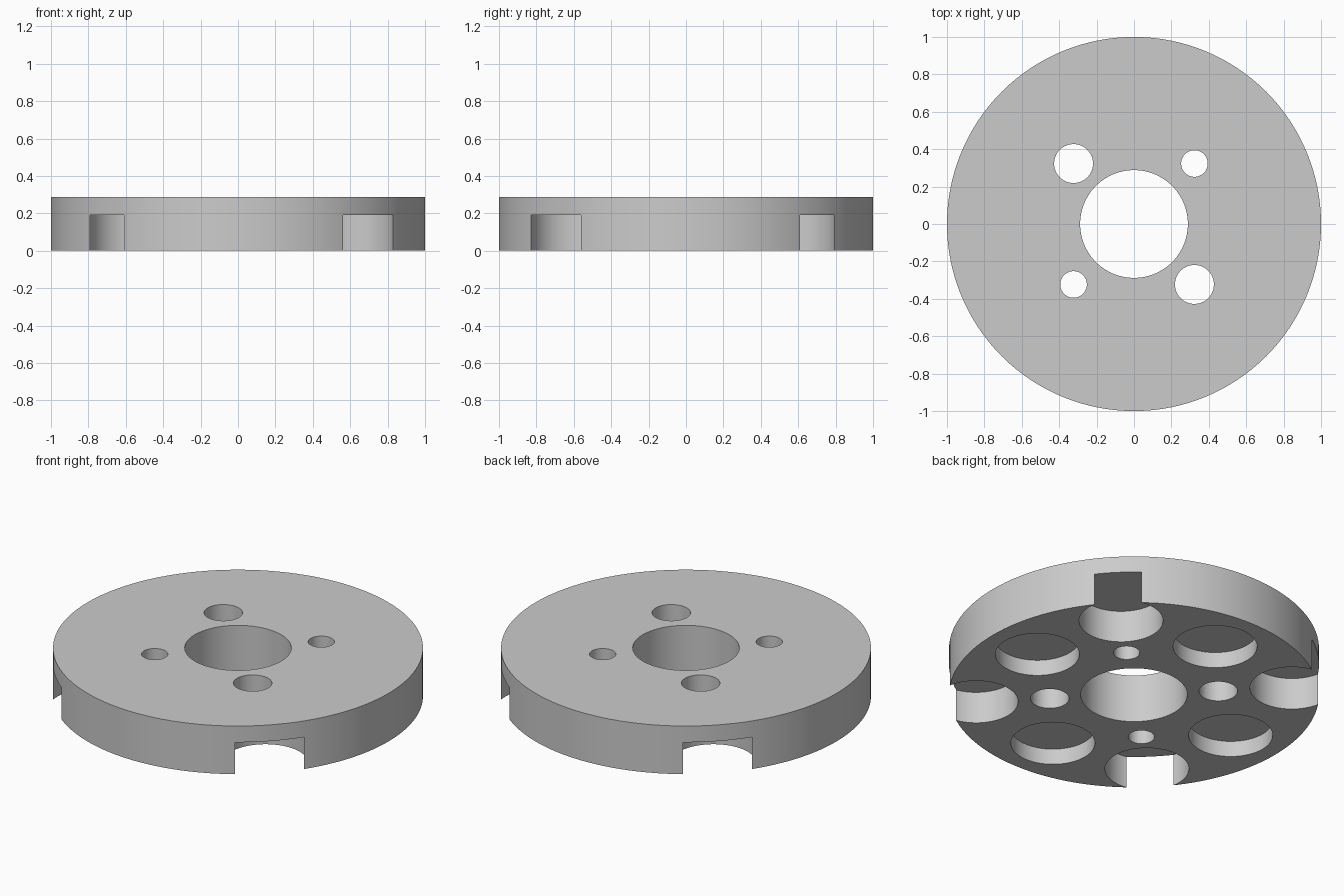
import bpy
from math import cos, sin, radians

cube = bpy.data.objects.get("Cube")
if cube:
    bpy.data.objects.remove(cube, do_unlink=True)

HEIGHT = 0.287

grey = bpy.data.materials.new("plain_grey")
grey.use_nodes = True
colour = (0.6, 0.6, 0.6, 1)
grey.diffuse_color = colour
grey.node_tree.nodes["Principled BSDF"].inputs["Base Color"].default_value = colour


def cylinder(name, radius, bottom, top, distance=0, angle=0, sides=96):
    """Upright cylinder placed by polar coordinates around the disc axis."""
    a = radians(angle)
    bpy.ops.mesh.primitive_cylinder_add(
        vertices=sides, radius=radius, depth=top - bottom,
        location=(distance * cos(a), distance * sin(a), (top + bottom) / 2))
    obj = bpy.context.object
    obj.name = name
    obj.data.materials.append(grey)
    return obj


# Main disc
disc = cylinder("disc_body", 1, 0, HEIGHT, sides=128)


def cut(radius, depth, distance=0, angle=0):
    """Bore a round hole upwards from the underside."""
    cutter = cylinder("cutter", radius, -0.1, depth, distance, angle)
    cutter.hide_render = True
    mod = disc.modifiers.new("bore", "BOOLEAN")
    mod.operation = "DIFFERENCE"
    mod.solver = "EXACT"
    mod.object = cutter
    bpy.context.view_layer.objects.active = disc
    bpy.ops.object.modifier_apply(modifier=mod.name)
    bpy.data.objects.remove(cutter, do_unlink=True)


THROUGH = HEIGHT + 0.1
POCKET = 0.227

# Central bore
cut(0.288, THROUGH)

for turn in (0, 180):
    # Small and large through holes on opposite diagonals
    cut(0.071, THROUGH, 0.457, 45 + turn)
    cut(0.104, THROUGH, 0.457, 135 + turn)
    # Deep pockets that break through the rim, narrow and wide
    cut(POCKET, 0.19, 0.804, 45 + turn)
    cut(POCKET, 0.19, 0.857, 135 + turn)
    # Shallow closed pockets
    cut(POCKET, 0.094, 0.682, turn)
    cut(POCKET, 0.094, 0.682, 90 + turn)

# Smooth round walls, crisp rims
bpy.ops.object.select_all(action="DESELECT")
disc.select_set(True)
bpy.context.view_layer.objects.active = disc
bpy.ops.object.shade_smooth_by_angle(angle=radians(30))
